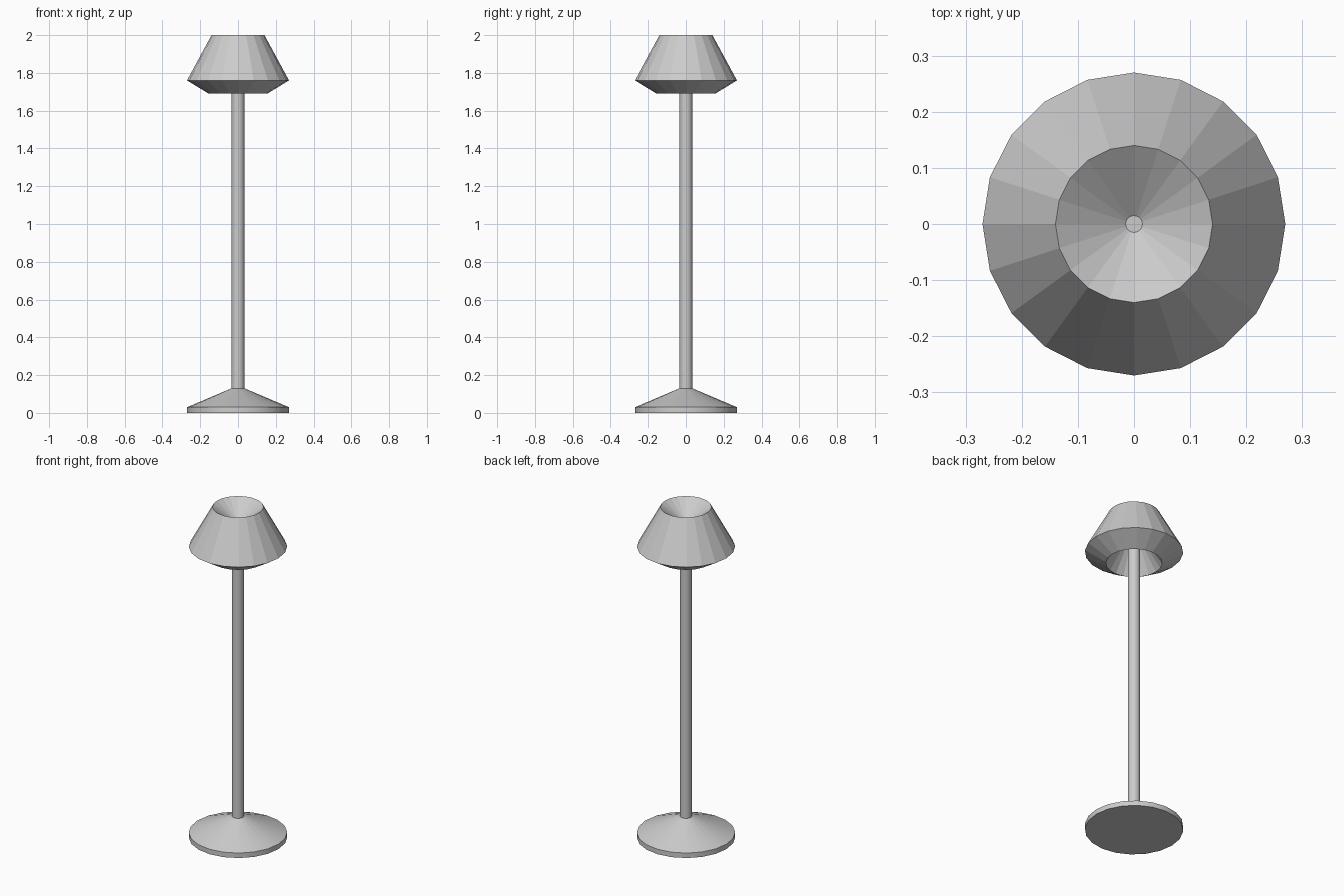
import bpy, bmesh
from math import cos, sin, tau, radians

if "Cube" in bpy.data.objects:
    bpy.data.objects.remove(bpy.data.objects["Cube"])

SIDES = 20


def lathe(name, profile, smooth=False):
    """Revolve (radius, height) points about z and cap both ends."""
    bm = bmesh.new()
    rings = []
    for r, z in profile:
        rings.append([bm.verts.new((r * cos(tau * i / SIDES), r * sin(tau * i / SIDES), z))
                      for i in range(SIDES)])
    for a, b in zip(rings, rings[1:]):
        for i in range(SIDES):
            j = (i + 1) % SIDES
            bm.faces.new((a[i], a[j], b[j], b[i]))
    bm.faces.new(rings[0])
    bm.faces.new(rings[-1])
    bmesh.ops.recalc_face_normals(bm, faces=bm.faces)
    mesh = bpy.data.meshes.new(name)
    bm.to_mesh(mesh)
    bm.free()
    obj = bpy.data.objects.new(name, mesh)
    bpy.context.collection.objects.link(obj)
    if smooth:
        bpy.ops.object.select_all(action='DESELECT')
        obj.select_set(True)
        bpy.context.view_layer.objects.active = obj
        bpy.ops.object.shade_smooth_by_angle(angle=radians(20))
    return obj


# Weighted foot with a sloping top
lathe("base", [(0.27, 0.0), (0.27, 0.03), (0.034, 0.13)], smooth=True)

# Upright pole
lathe("pole", [(0.034, 0.12), (0.034, 1.89)], smooth=True)

# Faceted shade: recess below, tapered outside, funnel on top
lathe("shade", [(0.03, 1.88), (0.155, 1.69), (0.27, 1.76),
                (0.14, 2.0), (0.015, 1.91)])
